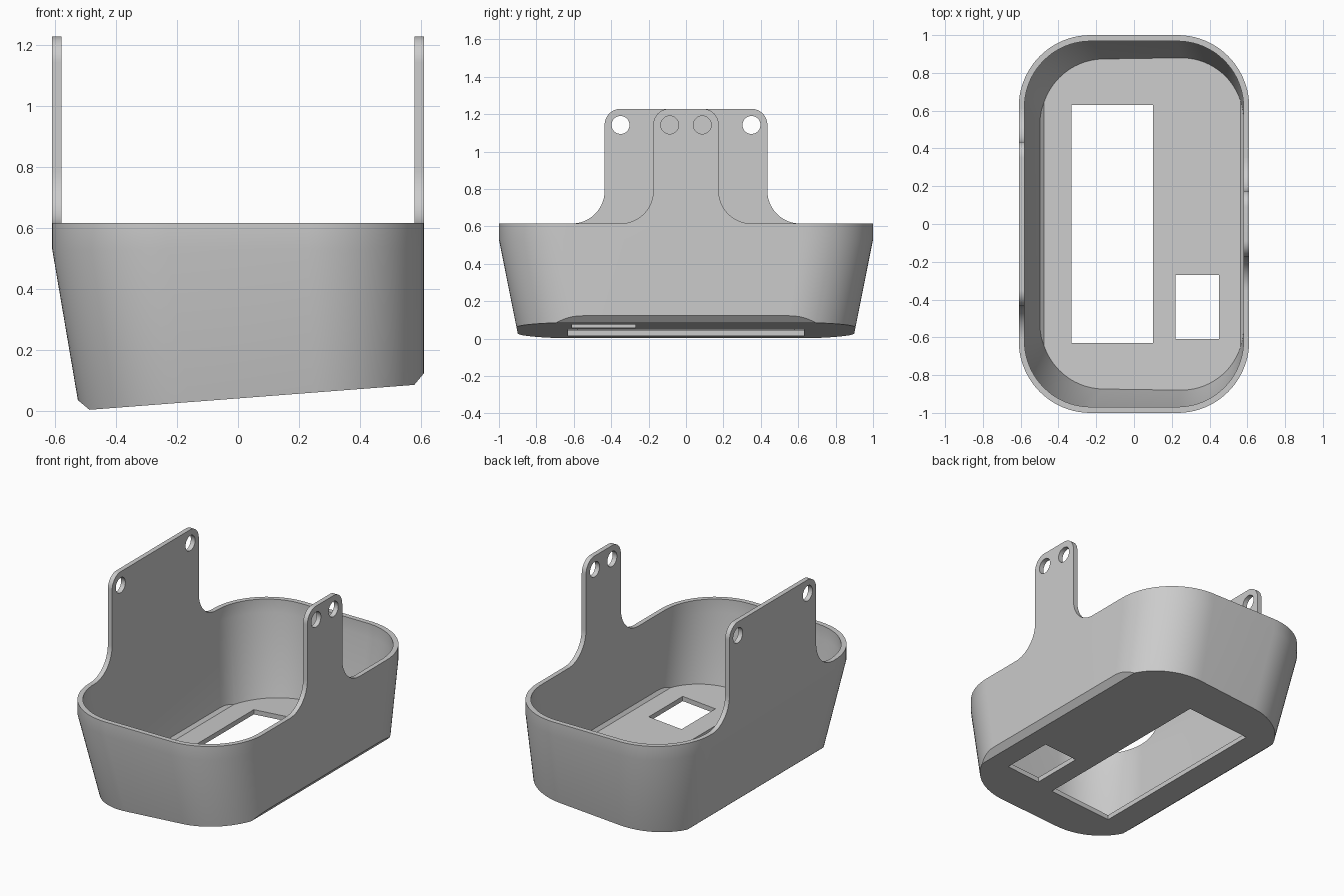
import bpy, bmesh
from math import pi, cos, sin
from mathutils import Vector

if "Cube" in bpy.data.objects:
    bpy.data.objects.remove(bpy.data.objects["Cube"])


def make_object(name, bm):
    bmesh.ops.recalc_face_normals(bm, faces=bm.faces)
    mesh = bpy.data.meshes.new(name)
    bm.to_mesh(mesh)
    bm.free()
    ob = bpy.data.objects.new(name, mesh)
    bpy.context.collection.objects.link(ob)
    return ob


def rounded_ring(x0, x1, y, r, z, n=20):
    pts = []
    for cx, cy, a in ((x1 - r, y - r, 0), (x0 + r, y - r, pi / 2),
                      (x0 + r, r - y, pi), (x1 - r, r - y, 1.5 * pi)):
        for i in range(n + 1):
            t = a + pi / 2 * i / n
            pts.append((cx + r * cos(t), cy + r * sin(t), z))
    return pts


def tub_solid(name, rings, planes):
    """Loft the rings, then trim with the underside planes."""
    bm = bmesh.new()
    loops = [[bm.verts.new(p) for p in ring] for ring in rings]
    for a, b in zip(loops, loops[1:]):
        for i in range(len(a)):
            j = (i + 1) % len(a)
            bm.faces.new((a[i], a[j], b[j], b[i]))
    bm.faces.new(loops[0][::-1])
    bm.faces.new(loops[-1])
    for co, no in planes:
        cut = bmesh.ops.bisect_plane(bm, geom=bm.verts[:] + bm.edges[:] + bm.faces[:],
                                     plane_co=co, plane_no=no, clear_outer=True)
        edges = [e for e in cut['geom_cut'] if isinstance(e, bmesh.types.BMEdge)]
        bmesh.ops.holes_fill(bm, edges=edges, sides=0)
    return make_object(name, bm)


def prism(name, pts, offset):
    bm = bmesh.new()
    face = bm.faces.new([bm.verts.new(p) for p in pts])
    ext = bmesh.ops.extrude_face_region(bm, geom=[face])
    bmesh.ops.translate(bm, vec=offset, verts=[
        v for v in ext['geom'] if isinstance(v, bmesh.types.BMVert)])
    return make_object(name, bm)


def subtract(ob, cutter):
    mod = ob.modifiers.new("cut", 'BOOLEAN')
    mod.operation = 'DIFFERENCE'
    mod.solver = 'EXACT'
    mod.object = cutter
    bpy.context.view_layer.objects.active = ob
    bpy.ops.object.modifier_apply(modifier=mod.name)
    bpy.data.objects.remove(cutter)


# Sloping floor with a chamfer along each long side
wall = 0.03
outer_planes = [(Vector((0, 0, 0.040)), Vector((0.0767, 0, -1)).normalized()),
                (Vector((-0.488, 0, 0.003)), Vector((-0.03, 0, -0.036)).normalized()),
                (Vector((0.58, 0, 0.086)), Vector((0.036, 0, -0.03)).normalized())]
inner_planes = [(co - no * wall, no) for co, no in outer_planes]

# Tub body: straight rim, tapered below, hollowed out
tub = tub_solid("tub", [rounded_ring(-0.508, 0.61, 0.88, 0.36, -0.07),
                        rounded_ring(-0.61, 0.61, 1.0, 0.38, 0.53),
                        rounded_ring(-0.61, 0.61, 1.0, 0.38, 0.615)], outer_planes)
subtract(tub, tub_solid("cavity", [rounded_ring(-0.477, 0.58, 0.848, 0.33, -0.07),
                                   rounded_ring(-0.58, 0.58, 0.968, 0.35, 0.53),
                                   rounded_ring(-0.58, 0.58, 0.968, 0.35, 0.75)], inner_planes))

# Two rectangular openings in the floor
for x0, x1, y0, y1 in ((-0.33, 0.10, -0.63, 0.63), (0.22, 0.45, -0.61, -0.27)):
    z = -0.2
    subtract(tub, prism("opening", [(x0, y0, z), (x1, y0, z), (x1, y1, z), (x0, y1, z)],
                        (0, 0, 0.45)))


# Upright mounting tabs with flared feet and two holes
def mounting_tab(name, x, half, hole_y):
    foot, r, z0, z1, n = 0.175, 0.085, 0.615, 1.228, 14
    right = []
    for i in range(n + 1):
        t = pi / 2 * i / n
        right.append((half + foot - foot * sin(t), z0 + foot - foot * cos(t)))
    for i in range(n + 1):
        t = pi / 2 * i / n
        right.append((half - r + r * cos(t), z1 - r + r * sin(t)))
    outline = right + [(-y, z) for y, z in reversed(right)]
    tab = prism(name, [(x, y, z) for y, z in outline], (wall, 0, 0))
    for s in (-1, 1):
        circle = [(x - 0.1, s * hole_y + 0.048 * cos(2 * pi * i / 40),
                   1.142 + 0.048 * sin(2 * pi * i / 40)) for i in range(40)]
        subtract(tab, prism("hole", circle, (0.25, 0, 0)))
    return tab


parts = [tub,
         mounting_tab("wide_tab", -0.61, 0.435, 0.35),
         mounting_tab("narrow_tab", 0.58, 0.175, 0.087)]

for ob in parts:
    bpy.ops.object.select_all(action='DESELECT')
    ob.select_set(True)
    bpy.context.view_layer.objects.active = ob
    bpy.ops.object.shade_smooth_by_angle(angle=pi / 6)
